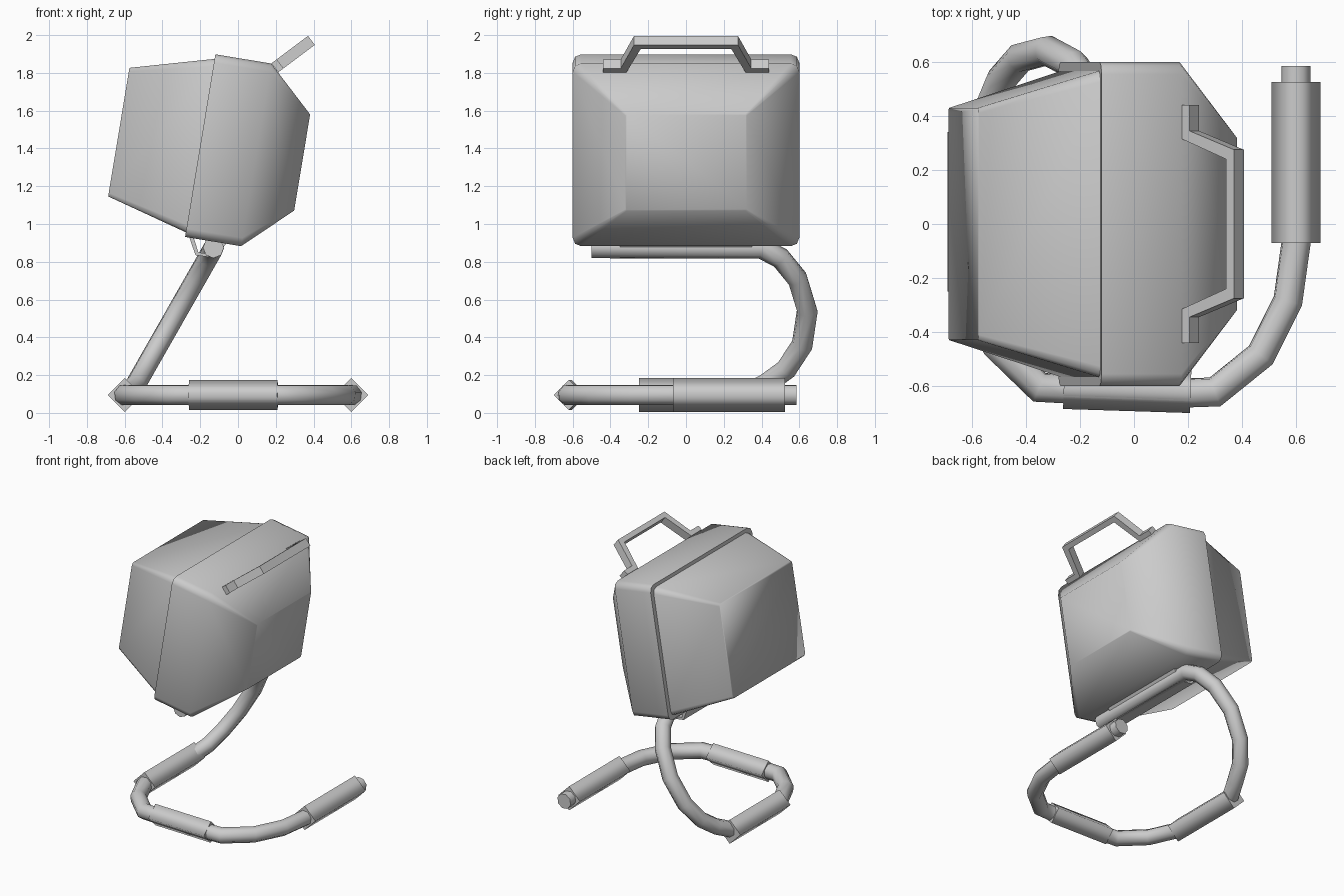
import bpy, bmesh, math
from mathutils import Vector

cube = bpy.data.objects.get("Cube")
if cube:
    bpy.data.objects.remove(cube, do_unlink=True)

GREY = (0.6, 0.6, 0.6, 1)
grey = bpy.data.materials.new("plain grey")
grey.use_nodes = True
grey.diffuse_color = GREY
grey.node_tree.nodes["Principled BSDF"].inputs["Base Color"].default_value = GREY


def loft(name, rings, angle=None):
    """Skin matching closed rings, cap both ends; caps keep sharp borders."""
    bm = bmesh.new()
    loops = [[bm.verts.new(p) for p in ring] for ring in rings]
    n = len(loops[0])
    for a, b in zip(loops, loops[1:]):
        for i in range(n):
            j = (i + 1) % n
            bm.faces.new((a[i], a[j], b[j], b[i]))
    caps = [bm.faces.new(loops[0][::-1]), bm.faces.new(loops[-1])]
    bmesh.ops.recalc_face_normals(bm, faces=bm.faces)
    for f in bm.faces:
        f.smooth = angle is not None
    for e in bm.edges:
        if angle is None:
            continue
        if angle == 0:
            e.smooth = not any(c in e.link_faces for c in caps)
        else:
            e.smooth = e.calc_face_angle(0) < math.radians(angle)
    mesh = bpy.data.meshes.new(name)
    bm.to_mesh(mesh)
    bm.free()
    mesh.materials.append(grey)
    obj = bpy.data.objects.new(name, mesh)
    bpy.context.collection.objects.link(obj)
    return obj


def sweep(name, path, radius, sides):
    """Mitred tube along a path."""
    pts = [Vector(p) for p in path]
    dirs = [(b - a).normalized() for a, b in zip(pts, pts[1:])]
    ref, prev, rings = Vector((0, 0, 1)), None, []
    for i, p in enumerate(pts):
        d0, d1 = dirs[max(i - 1, 0)], dirs[min(i, len(dirs) - 1)]
        t = (d0 + d1).normalized()
        if prev:
            ref = prev.rotation_difference(t) @ ref
        ref = (ref - t * ref.dot(t)).normalized()
        side, prev = t.cross(ref), t
        # stretch across the bend so the tube keeps its thickness
        bend = d1 - d0
        k = 1 / max(t.dot(d1), 0.5) - 1
        axis = bend.normalized() if bend.length > 1e-4 else Vector()
        ring = []
        for s in range(sides):
            a = 2 * math.pi * s / sides
            o = (ref * math.cos(a) + side * math.sin(a)) * radius
            ring.append(p + o + axis * o.dot(axis) * k)
        rings.append(ring)
    return loft(name, rings, 0)


# Tilted frame of the lamp body: U points to the lens, V upward
TILT = math.radians(9.4)
CENTRE = Vector((-0.2, 0, 1.415))
U = Vector((math.cos(TILT), 0, -math.sin(TILT)))
V = Vector((math.sin(TILT), 0, math.cos(TILT)))
Y = Vector((0, 1, 0))


def rounded_ring(u, hy, hv, r, steps=2):
    ring = []
    for q, (sy, sv) in enumerate(((1, 1), (-1, 1), (-1, -1), (1, -1))):
        for s in range(steps + 1):
            a = math.pi / 2 * (q + s / steps)
            ring.append(CENTRE + U * u + Y * (sy * (hy - r) + r * math.cos(a))
                        + V * (sv * (hv - r) + r * math.sin(a)))
    return ring


# Lamp housing: lens half and rear half
loft("front_housing", [rounded_ring(0, 0.6, 0.49, 0.045),
                       rounded_ring(0.30, 0.6, 0.49, 0.045),
                       rounded_ring(0.547, 0.32, 0.258, 0.008)], 80)
loft("rear_housing", [rounded_ring(0.01, 0.57, 0.468, 0.04),
                      rounded_ring(-0.437, 0.43, 0.345, 0.02)], 80)

# Carry handle: flat strip standing on the upper sloping face
N = Vector((0.8, 0, 0.6))
T = Vector((0.6, 0, -0.8))
BASE = Vector((0.203, 0, 1.833))
half = [(0.24, 0.195), (0.315, -0.01), (0.44, -0.01),
        (0.44, 0.025), (0.345, 0.025), (0.275, 0.232)]
outline = half + [(-y, h) for y, h in reversed(half)]
loft("carry_handle", [[BASE + Y * y + N * h + T * w for y, h in outline]
                      for w in (-0.03, 0.03)])

# Hinge strap below the housing, wrapped around the hinge rod
strap = [(-0.26, 0.935), (-0.225, 0.835), (-0.12, 0.82), (-0.06, 0.9),
         (-0.085, 0.91), (-0.13, 0.838), (-0.21, 0.85), (-0.235, 0.93)]
loft("hinge_strap", [[(x, y, z) for x, z in strap] for y in (-0.35, 0.35)])

# Bent tube: hinge rod, side loop, then the floor stand
loop_yz = [(0.40, 0.872), (0.50, 0.82), (0.59, 0.71), (0.642, 0.54),
           (0.615, 0.36), (0.53, 0.23), (0.42, 0.15)]
F = 0.095
path = [(-0.13, -0.5, 0.875)]
path += [(-0.13 - (0.872 - z) * 0.57, y, z) for y, z in loop_yz]
path += [(-0.595, 0.3, F), (-0.6, -0.25, F), (-0.51, -0.45, F), (-0.35, -0.605, F),
         (-0.26, -0.61, F), (0.21, -0.625, F), (0.30, -0.622, F), (0.47, -0.485, F),
         (0.57, -0.285, F), (0.60, -0.07, F), (0.60, 0.585, F)]
sweep("stand_tube", path, 0.056, 8)

# Diamond-section grip sleeves on the floor stand
sweep("right_sleeve", [(-0.6, -0.25, F), (-0.6, 0.34, F)], 0.09, 4)
sweep("middle_sleeve", [(-0.26, -0.605, F), (0.21, -0.62, F)], 0.08, 4)
sweep("left_sleeve", [(0.6, -0.07, F), (0.6, 0.525, F)], 0.09, 4)
